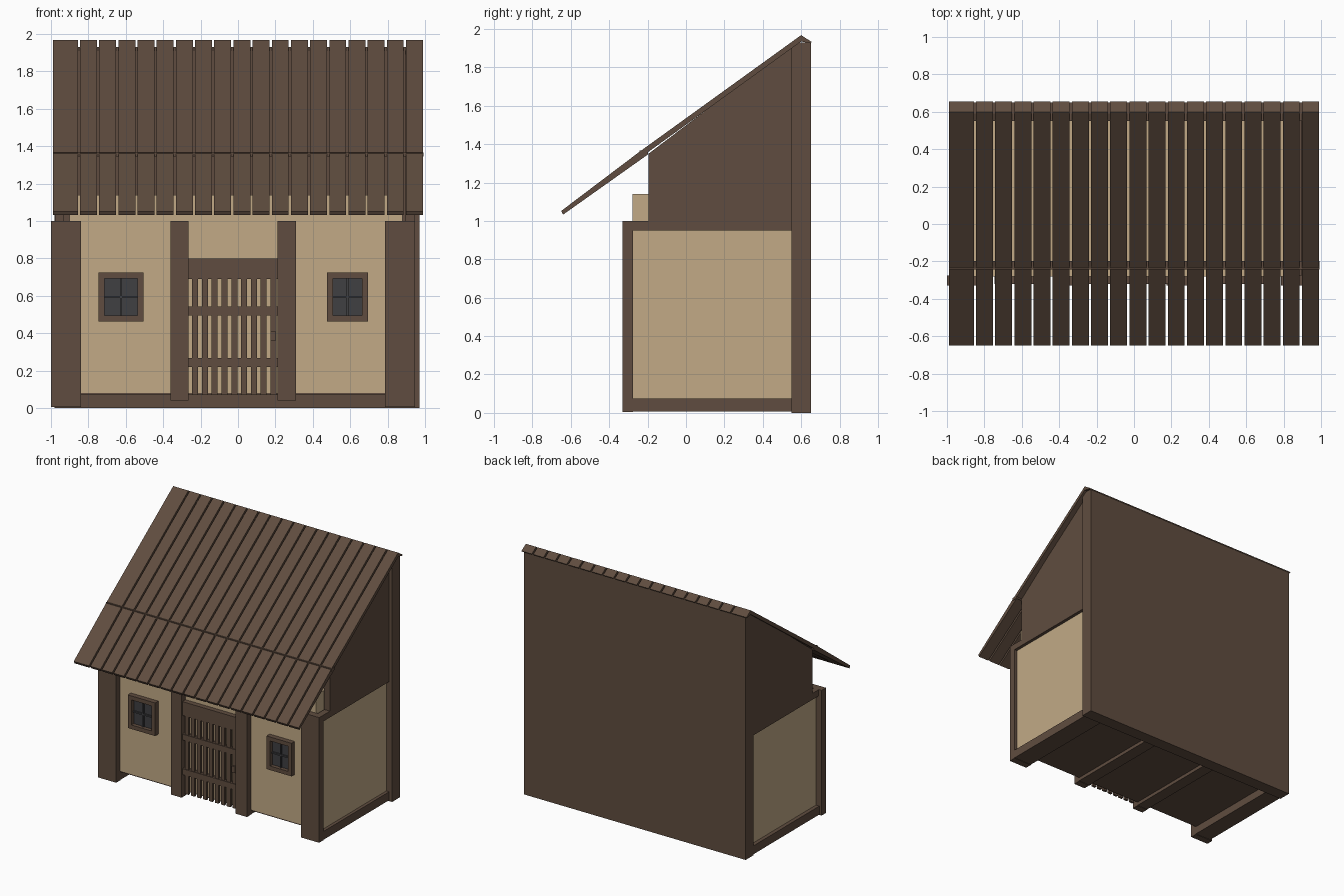
import bpy

if "Cube" in bpy.data.objects:
    bpy.data.objects.remove(bpy.data.objects["Cube"])


def material(name, rgb):
    m = bpy.data.materials.new(name)
    m.diffuse_color = (*rgb, 1)
    m.use_nodes = True
    m.node_tree.nodes["Principled BSDF"].inputs["Base Color"].default_value = m.diffuse_color
    return m


WOOD = material("brown_wood", (0.115, 0.073, 0.05))
PLASTER = material("cream_plaster", (0.54, 0.40, 0.24))
GLASS = material("dark_glass", (0.05, 0.05, 0.055))


def prism(name, profile, x0, x1, mat):
    """Extrude a (y, z) profile, listed counter-clockwise, along x."""
    n = len(profile)
    verts = [(x, y, z) for x in (x0, x1) for y, z in profile]
    faces = [tuple(reversed(range(n))), tuple(range(n, 2 * n))]
    faces += [(i, (i + 1) % n, n + (i + 1) % n, n + i) for i in range(n)]
    me = bpy.data.meshes.new(name)
    me.from_pydata(verts, [], faces)
    me.materials.append(mat)
    ob = bpy.data.objects.new(name, me)
    bpy.context.collection.objects.link(ob)
    return ob


def box(name, x0, x1, y0, y1, z0, z1, mat=WOOD):
    return prism(name, [(y0, z0), (y1, z0), (y1, z1), (y0, z1)], x0, x1, mat)


# Back wall and plastered room
box("back_wall", -0.98, 0.97, 0.55, 0.65, 0.0, 1.93)
box("plaster_room", -0.90, 0.88, -0.28, 0.55, 0.08, 1.14, PLASTER)
box("floor", -0.93, 0.91, -0.275, 0.55, 0.07, 0.085)

# Front posts, each with a floor joist running to the back wall
for name, x0, x1, z0 in (("left_corner", -1.0, -0.84, 0.005),
                         ("left_door", -0.36, -0.265, 0.04),
                         ("right_door", 0.21, 0.31, 0.04),
                         ("right_corner", 0.785, 0.945, 0.005)):
    box(name + "_post", x0, x1, -0.33, -0.275, z0, 1.0)
    inset = 0.02 if "left_corner" in name else 0
    box(name + "_joist", x0 + inset, x1, -0.276, 0.55, z0 + 0.003, 0.075)

# Side walls: plaster panel, top rail and gable under the roof
gable = [(-0.28, 0.95), (0.55, 0.95), (0.55, 1.915),
         (-0.195, 1.35), (-0.195, 1.0), (-0.28, 1.0)]
for side, inner, outer, s in (("left", -0.93, -0.975, 1), ("right", 0.895, 0.945, -1)):
    panel = outer + s * 0.025
    box(side + "_plaster_panel", min(inner, panel), max(inner, panel),
        -0.276, 0.55, 0.04, 0.955, PLASTER)
    prism(side + "_gable", gable, min(inner, outer), max(inner, outer), WOOD)

# Roof planks: upper slope with folded ridge lip, and lower eave slope
upper = [(-0.23, 1.335), (0.60, 1.935), (0.65, 1.925), (0.655, 1.932),
         (0.60, 1.968), (-0.24, 1.362)]
eave = [(-0.65, 1.052), (-0.64, 1.033), (-0.20, 1.345), (-0.24, 1.362)]
for i in range(19):
    x0 = -0.99 if i == 0 else -0.947 + i * 0.1025
    x1 = -0.947 + (i + 1) * 0.1025 - 0.012
    prism("upper_roof_plank", upper, x0, x1, WOOD)
    prism("eave_plank", eave, x0, x1, WOOD)
box("roof_cross_bar", -0.99, 0.993, -0.243, -0.197, 1.345, 1.366)

# Slatted door
box("door_lintel", -0.27, 0.215, -0.32, -0.275, 0.69, 0.80)
for i in range(9):
    x = -0.246 + i * 0.0525
    box("door_slat", x, x + 0.032, -0.315, -0.295, 0.07, 0.70)
for z in (0.22, 0.495):
    box("door_rail", -0.265, 0.212, -0.32, -0.28, z, z + 0.047)
box("door_handle", 0.175, 0.203, -0.33, -0.31, 0.36, 0.41)

# Windows: frame, recessed glass and thin cross bars
for x0, x1 in ((-0.745, -0.505), (0.475, 0.695)):
    z0, z1, w = 0.462, 0.725, 0.032
    y0, y1 = -0.32, -0.278
    box("window_frame_left", x0, x0 + w, y0, y1, z0, z1)
    box("window_frame_right", x1 - w, x1, y0, y1, z0, z1)
    box("window_frame_bottom", x0 + w, x1 - w, y0, y1, z0, z0 + w)
    box("window_frame_top", x0 + w, x1 - w, y0, y1, z1 - w, z1)
    box("window_glass", x0 + w, x1 - w, -0.29, y1, z0 + w, z1 - w, GLASS)
    xc, zc = (x0 + x1) / 2, (z0 + z1) / 2
    box("window_bar_upright", xc - 0.006, xc + 0.006, -0.302, -0.289, z0 + w, z1 - w, GLASS)
    box("window_bar_cross", x0 + w, x1 - w, -0.302, -0.289, zc - 0.006, zc + 0.006, GLASS)
